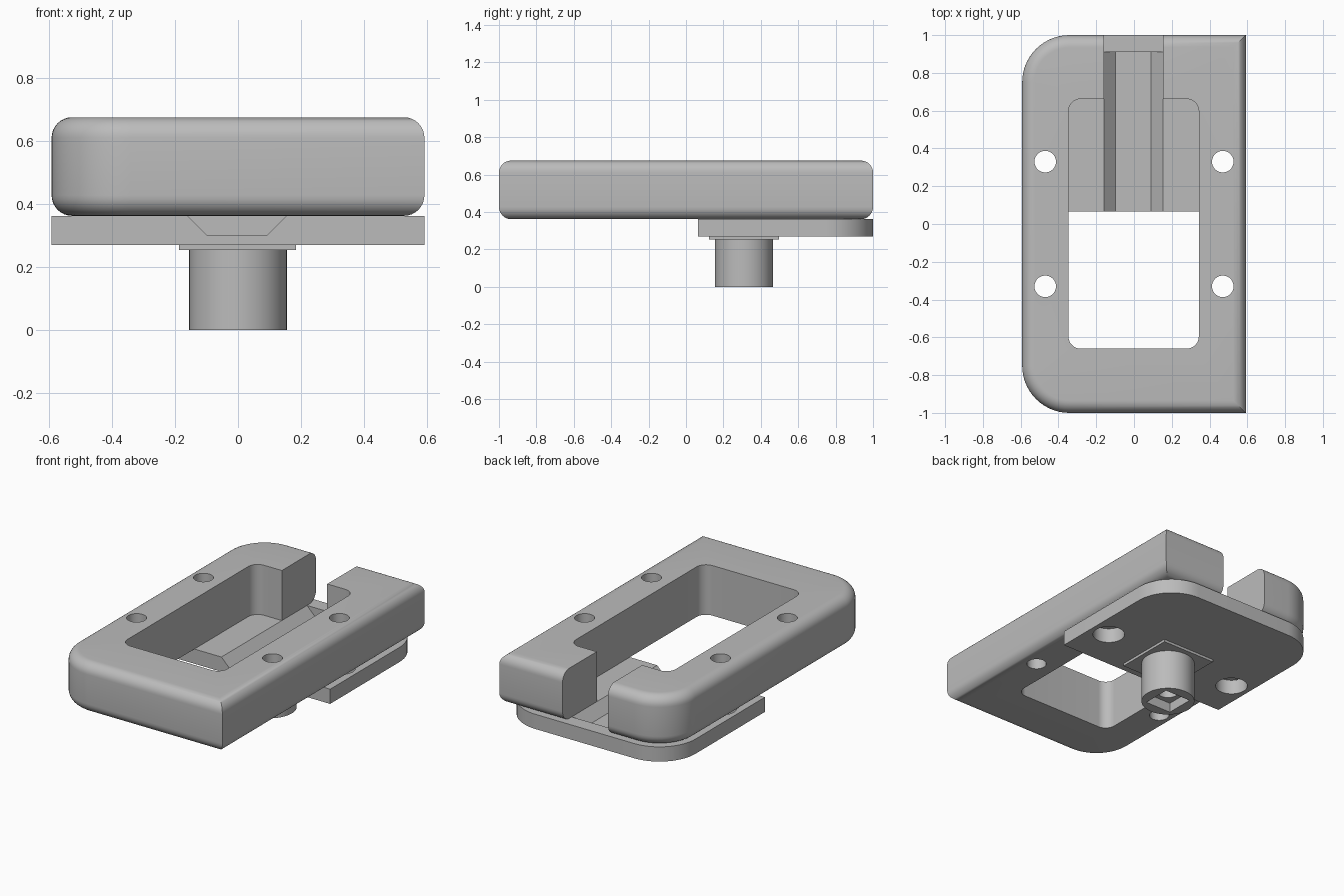
import bpy, bmesh
from math import cos, sin, pi, radians

cube = bpy.data.objects.get("Cube")
if cube:
    bpy.data.objects.remove(cube, do_unlink=True)

grey = bpy.data.materials.new("plain grey")
grey.use_nodes = True
colour = (0.5, 0.5, 0.5, 1)
grey.diffuse_color = colour
grey.node_tree.nodes["Principled BSDF"].inputs["Base Color"].default_value = colour


def rounded_rect(x0, x1, y0, y1, radii=(0, 0, 0, 0), steps=14):
    """Outline, anticlockwise from the x1/y1 corner, one radius per corner."""
    pts = []
    corners = [(x1, y1, -1, -1), (x0, y1, 1, -1), (x0, y0, 1, 1), (x1, y0, -1, 1)]
    for i, ((x, y, sx, sy), r) in enumerate(zip(corners, radii)):
        if r == 0:
            pts.append((x, y))
            continue
        for k in range(steps + 1):
            a = (i + k / steps) * pi / 2
            pts.append((x + sx * r + r * cos(a), y + sy * r + r * sin(a)))
    return pts


def circle(x, y, r, n=48):
    return [(x + r * cos(2 * pi * k / n), y + r * sin(2 * pi * k / n)) for k in range(n)]


def prism(name, outline, a, b, fillet=0, along_y=False):
    """Extrude an outline from a to b along z (or an x/z outline along y)."""
    bm = bmesh.new()
    place = (lambda p, t: (p[0], t, p[1])) if along_y else (lambda p, t: (p[0], p[1], t))
    rings = [[bm.verts.new(place(p, t)) for p in outline] for t in (a, b)]
    caps = [bm.faces.new(rings[0]), bm.faces.new(rings[1])]
    n = len(outline)
    for i in range(n):
        j = (i + 1) % n
        bm.faces.new((rings[0][i], rings[0][j], rings[1][j], rings[1][i]))
    bmesh.ops.recalc_face_normals(bm, faces=bm.faces)
    if fillet:
        rim = list({e for f in caps for e in f.edges})
        bmesh.ops.bevel(bm, geom=rim, offset=fillet, segments=8, profile=0.5,
                        affect='EDGES', clamp_overlap=False)
    mesh = bpy.data.meshes.new(name)
    bm.to_mesh(mesh)
    bm.free()
    mesh.materials.append(grey)
    obj = bpy.data.objects.new(name, mesh)
    bpy.context.collection.objects.link(obj)
    return obj


def activate(obj):
    bpy.ops.object.select_all(action='DESELECT')
    obj.select_set(True)
    bpy.context.view_layer.objects.active = obj


def finish(obj, cutters=()):
    """Subtract the cutters, then smooth the curved faces."""
    activate(obj)
    for cutter in cutters:
        cutter.hide_render = True
        mod = obj.modifiers.new("cut", 'BOOLEAN')
        mod.operation = 'DIFFERENCE'
        mod.solver = 'EXACT'
        mod.object = cutter
        bpy.ops.object.modifier_apply(modifier=mod.name)
        bpy.data.objects.remove(cutter, do_unlink=True)
    activate(obj)
    bpy.ops.object.shade_smooth_by_angle(angle=radians(30))


W = 0.592                      # half width
MID, TOP = 0.362, 0.675        # joint height and overall height
HOLE_X, HOLE_Y = 0.47, 0.33
POST_Y = 0.31

# Filleted frame: round corners on one side, window, rear slot, screw holes
frame = prism("frame", rounded_rect(-W, W, -1, 1, (0, 0.25, 0.25, 0)), MID, TOP, fillet=0.065)
cuts = [prism("window_cutter", rounded_rect(-0.347, 0.343, -0.66, 0.662, (0.065,) * 4), 0.2, 0.8),
        prism("slot_cutter", rounded_rect(-0.16, 0.154, 0.5, 1.1), 0.2, 0.8)]
cuts += [prism("hole_cutter", circle(sx * HOLE_X, sy * HOLE_Y, 0.057), 0.2, 0.8)
         for sx in (-1, 1) for sy in (-1, 1)]
finish(frame, cuts)

# Lower plate with a dovetail-shaped channel and two wide holes
plate = prism("lower_plate", rounded_rect(-W, W, 0.065, 1, (0.25, 0.25, 0, 0)), 0.27, MID)
channel = [(-0.22, 0.422), (-0.097, 0.299), (0.091, 0.299), (0.214, 0.422)]
cuts = [prism("channel_cutter", channel, 0, 0.91, along_y=True)]
cuts += [prism("wide_hole_cutter", circle(sx * HOLE_X, HOLE_Y, 0.093), 0.2, 0.5) for sx in (-1, 1)]
finish(plate, cuts)

# Square pad between plate and post
pad = prism("post_pad", rounded_rect(-0.187, 0.184, POST_Y - 0.187, POST_Y + 0.187), 0.254, 0.27)
finish(pad)

# Round post with a square socket and a blind bore
post = prism("post", circle(0, POST_Y, 0.155, 64), 0, 0.254)
finish(post, [
    prism("socket_cutter", rounded_rect(-0.09, 0.09, POST_Y - 0.09, POST_Y + 0.09), -0.1, 0.06),
    prism("bore_cutter", circle(0, POST_Y, 0.06), -0.1, 0.2)])
